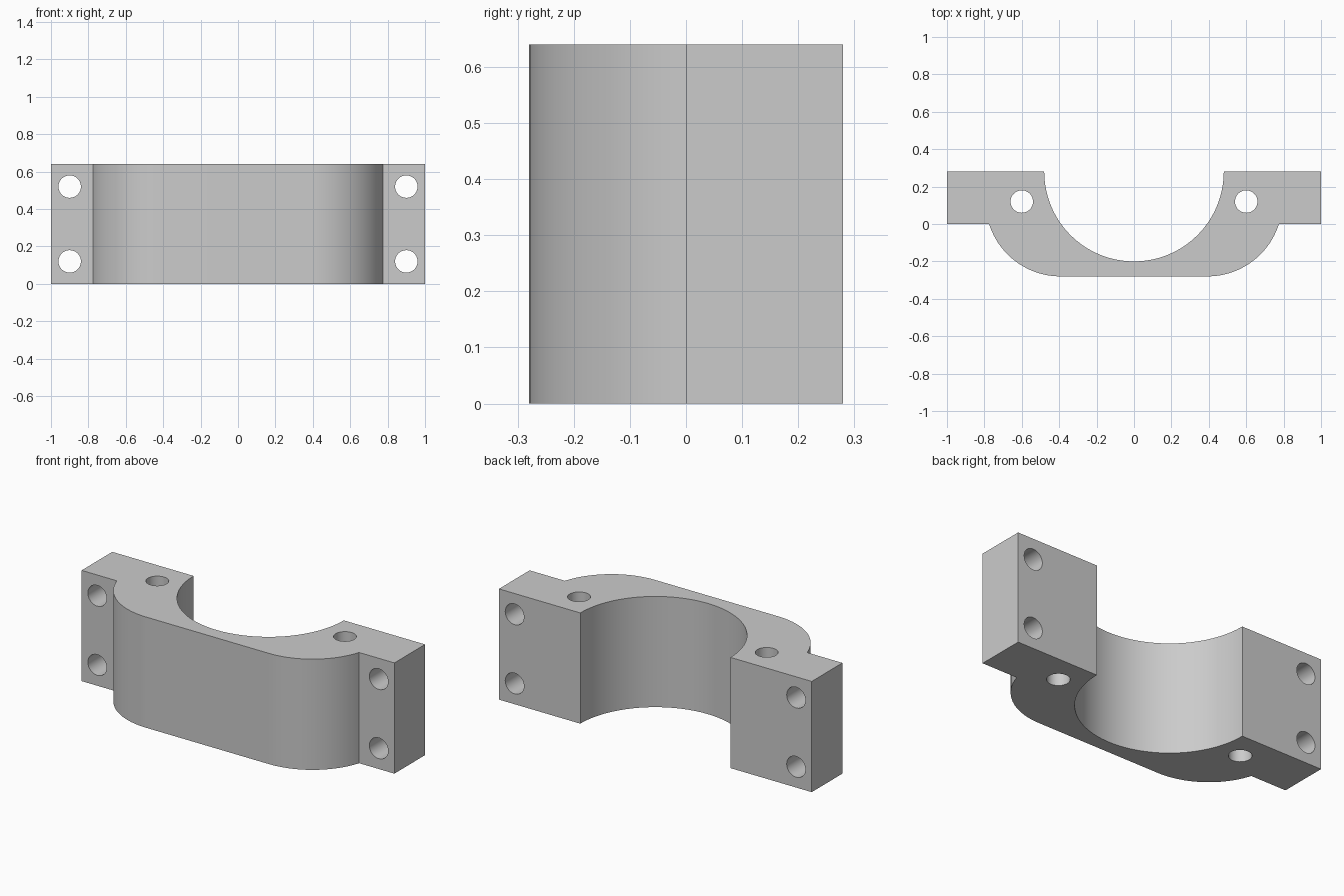
import bpy
import bmesh
from math import radians, degrees, asin, cos, sin
from mathutils import Matrix

HEIGHT, DEPTH = 0.64, 0.28          # full height, half depth
BORE_R, CORNER_R, CORNER_X = 0.48, 0.40, 0.393
HOLE_R = 0.06

cube = bpy.data.objects.get("Cube")
if cube:
    bpy.data.objects.remove(cube, do_unlink=True)

grey = bpy.data.materials.new("plain grey")
grey.use_nodes = True
grey.diffuse_color = (0.6, 0.6, 0.6, 1)
grey.node_tree.nodes["Principled BSDF"].inputs["Base Color"].default_value = (0.6, 0.6, 0.6, 1)


def arc(cx, cy, r, start, end, steps):
    angles = [radians(start + (end - start) * i / steps) for i in range(steps + 1)]
    return [(cx + r * cos(a), cy + r * sin(a)) for a in angles]


def add_object(name, bm):
    bmesh.ops.recalc_face_normals(bm, faces=bm.faces)
    mesh = bpy.data.meshes.new(name)
    bm.to_mesh(mesh)
    bm.free()
    mesh.materials.append(grey)
    obj = bpy.data.objects.new(name, mesh)
    bpy.context.collection.objects.link(obj)
    return obj


# Half outline: rounded outer corner, bolting ear, then the half bore
corner_y = CORNER_R - DEPTH
corner_end = degrees(asin(-corner_y / CORNER_R))
half = arc(CORNER_X, corner_y, CORNER_R, -90, corner_end, 24)
half += [(1, 0), (1, DEPTH)]
half += arc(0, DEPTH, BORE_R, 0, -90, 32)
outline = half + [(-x, y) for x, y in reversed(half[:-1])]

# Clamp body: outline extruded upwards
bm = bmesh.new()
base = bm.faces.new([bm.verts.new((x, y, 0)) for x, y in outline])
raised = bmesh.ops.extrude_face_region(bm, geom=[base], use_keep_orig=True)
top_verts = [v for v in raised["geom"] if isinstance(v, bmesh.types.BMVert)]
bmesh.ops.translate(bm, verts=top_verts, vec=(0, 0, HEIGHT))
body = add_object("clamp_body", bm)

# Hole cutters: one upright pin hole and two ear bolt holes per side
bm = bmesh.new()


def add_pin(location, rotation):
    bmesh.ops.create_cone(bm, cap_ends=True, segments=48, radius1=HOLE_R,
                          radius2=HOLE_R, depth=1,
                          matrix=Matrix.Translation(location) @ rotation)


for side in (-1, 1):
    add_pin((side * 0.6, 0.12, HEIGHT / 2), Matrix.Identity(4))
    for z in (0.12, 0.52):
        add_pin((side * 0.9, 0.14, z), Matrix.Rotation(radians(90), 4, "X"))
cutter = add_object("hole_cutter", bm)
cutter.hide_render = True

# Cut the holes, then smooth the curved walls
cut = body.modifiers.new("holes", "BOOLEAN")
cut.operation = "DIFFERENCE"
cut.solver = "EXACT"
cut.object = cutter
bpy.ops.object.select_all(action="DESELECT")
body.select_set(True)
bpy.context.view_layer.objects.active = body
bpy.ops.object.modifier_apply(modifier=cut.name)
bpy.data.objects.remove(cutter, do_unlink=True)
bpy.ops.object.shade_smooth_by_angle(angle=radians(30))
